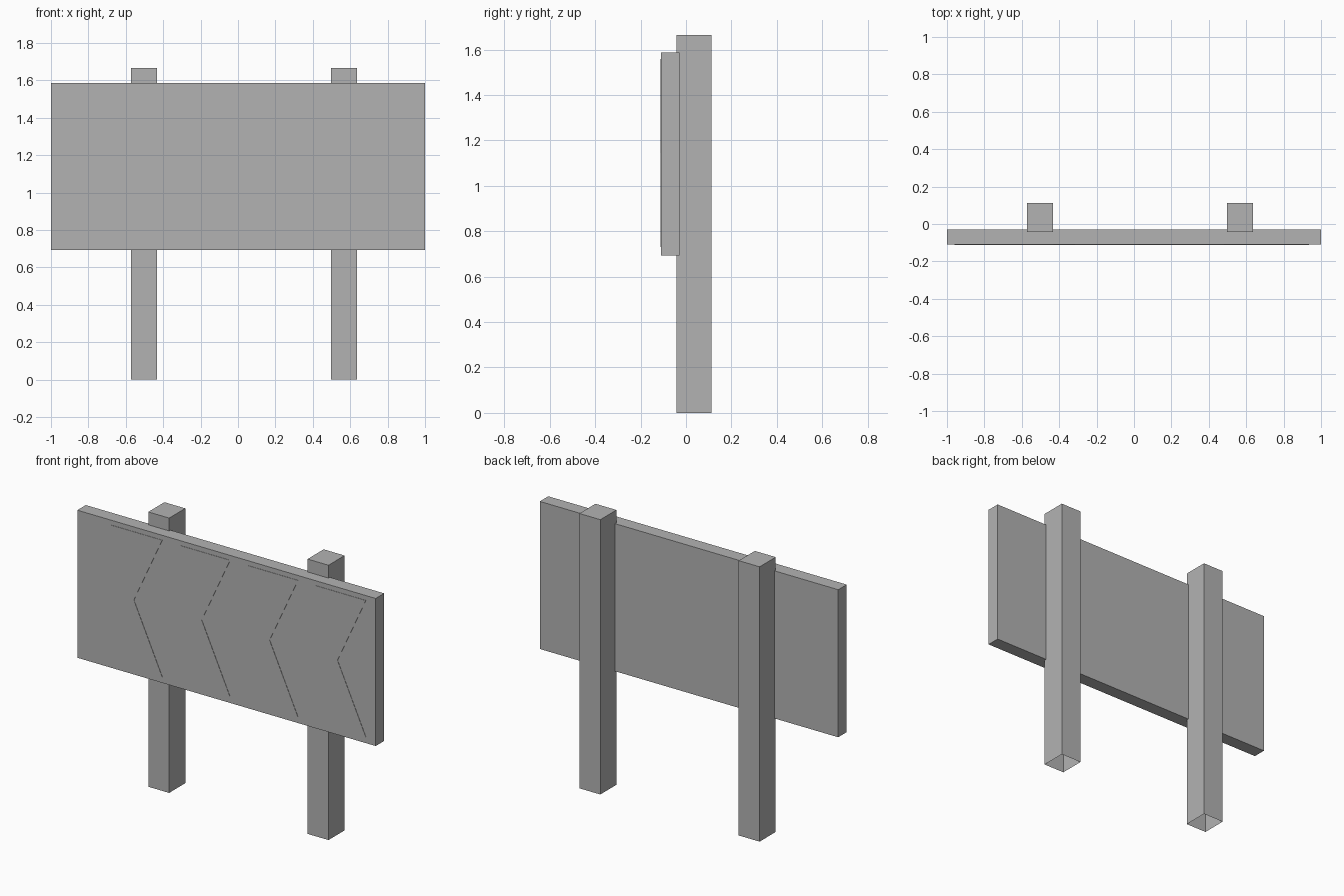
import bpy
import bmesh
from mathutils import Vector

if "Cube" in bpy.data.objects:
    bpy.data.objects.remove(bpy.data.objects["Cube"], do_unlink=True)

# Single plain grey used on every part
grey = bpy.data.materials.new("plain grey")
grey.use_nodes = True
colour = (0.45, 0.45, 0.45, 1)
grey.diffuse_color = colour
grey.node_tree.nodes["Principled BSDF"].inputs["Base Color"].default_value = colour


def finish(name, bm):
    mesh = bpy.data.meshes.new(name)
    bm.to_mesh(mesh)
    bm.free()
    mesh.materials.append(grey)
    obj = bpy.data.objects.new(name, mesh)
    bpy.context.collection.objects.link(obj)
    return obj


def box(name, low, high, open_bottom=False):
    low, high = Vector(low), Vector(high)
    bm = bmesh.new()
    bmesh.ops.create_cube(bm, size=1)
    bmesh.ops.scale(bm, vec=high - low, verts=bm.verts)
    bmesh.ops.translate(bm, vec=(low + high) / 2, verts=bm.verts)
    if open_bottom:
        bm.normal_update()
        under = [f for f in bm.faces if f.normal.z < -0.5]
        bmesh.ops.delete(bm, geom=under, context='FACES_ONLY')
    return finish(name, bm)


def chevron(name, tip_x, back_y, front_y):
    # Arrow stripe pointing to -x: slant, band width, then the notch
    slant, band = 0.19, 0.34
    bottom, middle, top = 0.73, 1.145, 1.558
    outline = [(0, middle), (slant, bottom), (slant + band, bottom),
               (band, middle), (slant + band, top), (slant, top)]
    bm = bmesh.new()
    face = bm.faces.new([bm.verts.new((tip_x + x, back_y, z)) for x, z in outline])
    out = bmesh.ops.extrude_face_region(bm, geom=[face])
    moved = [v for v in out["geom"] if isinstance(v, bmesh.types.BMVert)]
    bmesh.ops.translate(bm, vec=(0, front_y - back_y, 0), verts=moved)
    bmesh.ops.recalc_face_normals(bm, faces=bm.faces)
    return finish(name, bm)


# Sign board
board_front = -0.11
box("sign_board", (-1, board_front, 0.693), (1, -0.029, 1.587))

# Posts, hollow underneath
for name, x in (("right_post", -0.502), ("left_post", 0.566)):
    box(name, (x - 0.07, -0.042, 0), (x + 0.07, 0.112, 1.665), open_bottom=True)

# Row of arrow stripes on the board
for i in range(4):
    chevron(f"chevron_{i + 1}", -0.96 + 0.455 * i, board_front + 0.001, board_front - 0.002)
